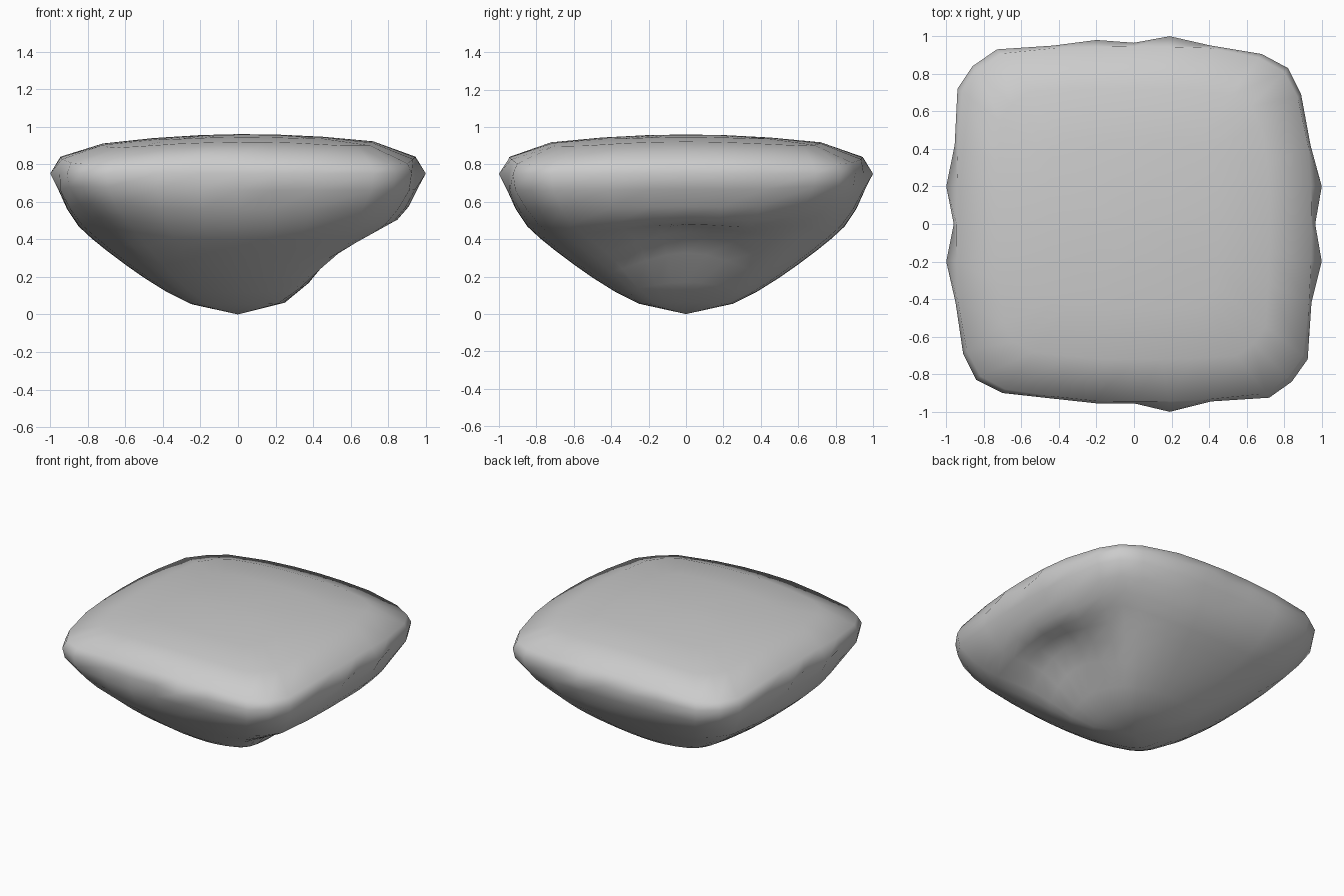
import bpy, bmesh, math

if "Cube" in bpy.data.objects:
    bpy.data.objects.remove(bpy.data.objects["Cube"])

# Widest outline of the stone, seen from above
rim = [(1.0, 0.2), (0.94, 0.42), (0.89, 0.69), (0.82, 0.83), (0.68, 0.905), (0.41, 0.95),
       (0.19, 1.0), (0, 0.965), (-0.2, 0.98), (-0.43, 0.95), (-0.73, 0.93), (-0.86, 0.84),
       (-0.94, 0.72), (-0.955, 0.42), (-1.0, 0.2), (-0.96, 0), (-1.0, -0.2), (-0.95, -0.42),
       (-0.91, -0.69), (-0.84, -0.83), (-0.7, -0.9), (-0.43, -0.93), (-0.2, -0.955),
       (0, -0.955), (0.19, -1.0), (0.41, -0.945), (0.72, -0.925), (0.84, -0.84),
       (0.925, -0.72), (0.945, -0.42), (1.0, -0.2), (0.965, 0)]

# Rings from bottom to top: radius along the axes, height, squareness
bowl = [(0.25, 0.055, 0.35), (0.38, 0.12, 0.42), (0.5, 0.195, 0.48), (0.6, 0.265, 0.55),
        (0.7, 0.34, 0.62), (0.78, 0.405, 0.67), (0.85, 0.47, 0.73), (0.91, 0.56, 0.81),
        (0.955, 0.66, 0.9)]
cap = [0.72, 0.45, 0.2]


def clamp(v, m=0.95):
    return max(-m, min(m, v))


def ring_points(radius, square):
    """Blend a circle into the rounded square outline."""
    pts = []
    for x, y in rim:
        d = math.hypot(x, y)
        sx, sy = clamp(x) / 0.95, clamp(y) / 0.95
        pts.append((radius * (sx * square + x / d * (1 - square)),
                    radius * (sy * square + y / d * (1 - square))))
    return pts


def hollow(x, y, depth, cx, cy, wx, wy):
    return depth * math.exp(-((x - cx) / wx) ** 2 - ((y - cy) / wy) ** 2)


def dent(x, y):
    """Deep hollow under the right side, slight ones under two opposite corners."""
    return (hollow(x, y, 0.17, 0.6, 0, 0.2, 0.43)
            + hollow(x, y, 0.05, 0.68, 0.65, 0.22, 0.22)
            + hollow(x, y, 0.05, -0.68, -0.65, 0.22, 0.22))


def top_height(x, y):
    """Gently domed top."""
    return 0.96 - 0.085 * x * x - 0.08 * y * y + 0.008 * x


bm = bmesh.new()
rings = []
# Bowl-shaped underside
for r, z, sq in bowl:
    rings.append([bm.verts.new((x, y, z + dent(x, y))) for x, y in ring_points(r, sq)])
# Widest rim, and a shoulder that sinks a little at the corners
rings.append([bm.verts.new((x, y, 0.75)) for x, y in rim])
rings.append([bm.verts.new((x, y, 0.84 - 0.05 * (x * y / 0.75) ** 2))
              for x, y in ring_points(0.945, 0.9)])
# Domed top
for r in cap:
    rings.append([bm.verts.new((x, y, top_height(x, y))) for x, y in ring_points(r, 1)])

n = len(rim)
for a, b in zip(rings, rings[1:]):
    for i in range(n):
        j = (i + 1) % n
        bm.faces.new((a[i], a[j], b[j], b[i]))
tip = bm.verts.new((0, 0, 0))
peak = bm.verts.new((0, 0, 0.96))
for i in range(n):
    j = (i + 1) % n
    bm.faces.new((tip, rings[0][j], rings[0][i]))
    bm.faces.new((peak, rings[-1][i], rings[-1][j]))
bmesh.ops.recalc_face_normals(bm, faces=bm.faces)
for f in bm.faces:
    f.smooth = True

mesh = bpy.data.meshes.new("flat_topped_rock")
bm.to_mesh(mesh)
bm.free()
rock = bpy.data.objects.new("flat_topped_rock", mesh)
bpy.context.collection.objects.link(rock)
